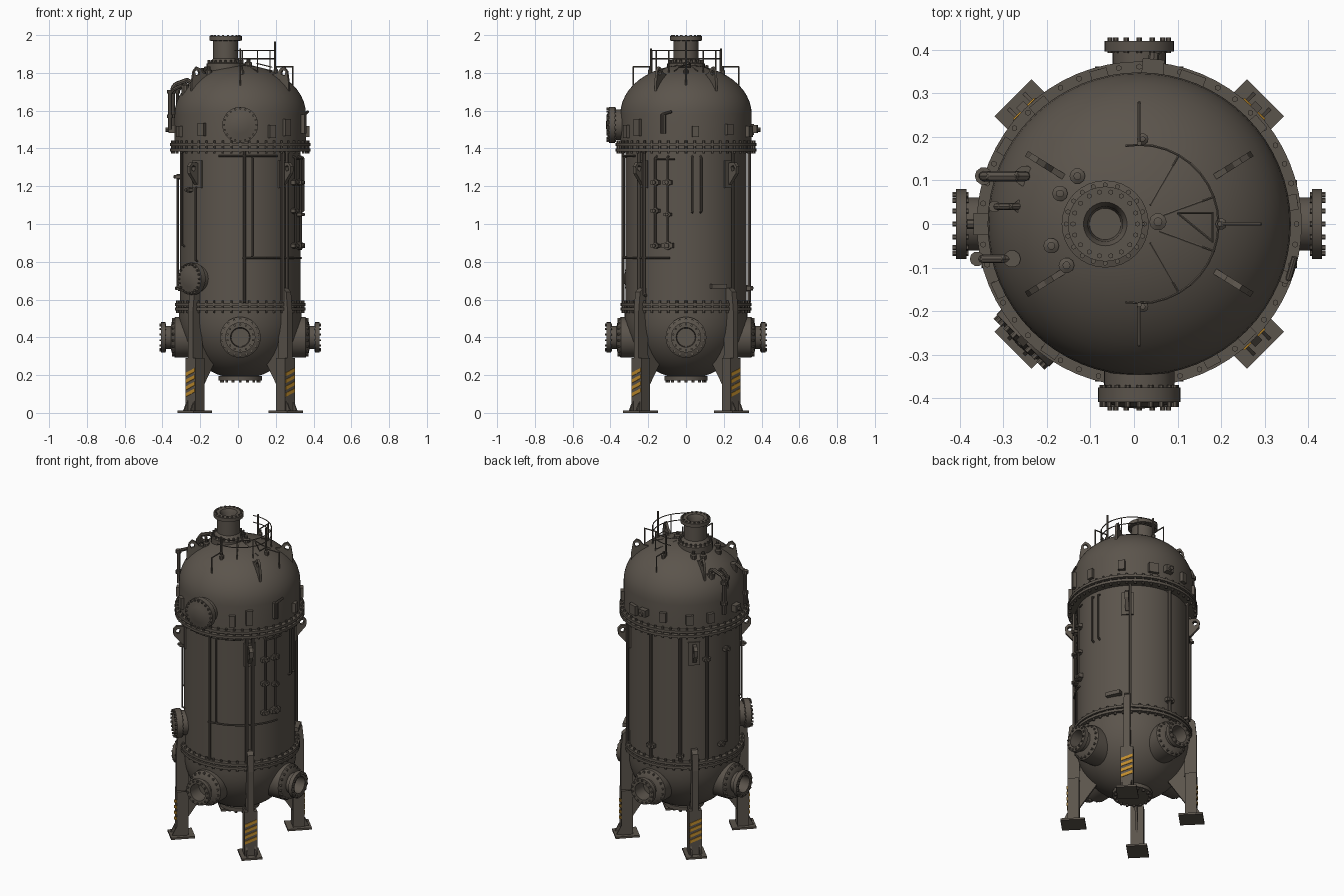
import bpy, bmesh, math
from mathutils import Matrix, Vector

if "Cube" in bpy.data.objects:
    bpy.data.objects.remove(bpy.data.objects["Cube"])

CX = 0.012  # tank axis offset in x


def material(name, rgb):
    m = bpy.data.materials.new(name)
    m.diffuse_color = (*rgb, 1)
    m.use_nodes = True
    m.node_tree.nodes["Principled BSDF"].inputs["Base Color"].default_value = m.diffuse_color
    return m


STEEL = material("weathered_steel", (0.105, 0.089, 0.072))
YELLOW = material("hazard_yellow", (0.52, 0.26, 0.025))


def finish(name, bm, mat=STEEL, smooth=True):
    bmesh.ops.recalc_face_normals(bm, faces=bm.faces)
    me = bpy.data.meshes.new(name)
    bm.to_mesh(me)
    bm.free()
    me.materials.append(mat)
    ob = bpy.data.objects.new(name, me)
    bpy.context.collection.objects.link(ob)
    if smooth:
        bpy.ops.object.select_all(action='DESELECT')
        ob.select_set(True)
        bpy.context.view_layer.objects.active = ob
        bpy.ops.object.shade_smooth_by_angle(angle=math.radians(35))
    return ob


def axis(z=0.0, x=CX, y=0.0):
    return Matrix.Translation((x, y, z))


def polar(deg, z=0.0):
    """Local x points outward, local z points up."""
    return axis(z) @ Matrix.Rotation(math.radians(deg), 4, 'Z')


def outward(deg, z):
    """Local z points outward from the tank axis."""
    return polar(deg, z) @ Matrix.Rotation(math.pi / 2, 4, 'Y')


def lathe(bm, profile, mat, n=32):
    rings = []
    for r, z in profile:
        if r < 1e-5:
            rings.append([bm.verts.new(mat @ Vector((0, 0, z)))])
        else:
            rings.append([bm.verts.new(mat @ Vector((r * math.cos(2 * math.pi * i / n),
                          r * math.sin(2 * math.pi * i / n), z))) for i in range(n)])
    for a, b in zip(rings, rings[1:]):
        for i in range(n):
            j = (i + 1) % n
            if len(a) == 1:
                bm.faces.new((a[0], b[j], b[i]))
            elif len(b) == 1:
                bm.faces.new((a[i], a[j], b[0]))
            else:
                bm.faces.new((a[i], a[j], b[j], b[i]))


def bolts(bm, mat, radius, z, n, size=0.008, height=0.02):
    for i in range(n):
        a = 2 * math.pi * i / n
        m = mat @ Matrix.Translation((radius * math.cos(a), radius * math.sin(a), z))
        bmesh.ops.create_cone(bm, cap_ends=True, segments=6, radius1=size, radius2=size,
                              depth=height, matrix=m)


def box(bm, mat, x, y, z):
    """Box from (min, max) ranges in the local frame."""
    c = [(a + b) / 2 for a, b in (x, y, z)]
    s = [b - a for a, b in (x, y, z)]
    bmesh.ops.create_cube(bm, size=1, matrix=mat @ Matrix.Translation(c) @ Matrix.Diagonal((*s, 1)))


def plate(bm, mat, pts, t):
    """Upright plate: outline in local (x, z), thickness along y."""
    f, b = [[bm.verts.new(mat @ Vector((x, y, z))) for x, z in pts] for y in (-t / 2, t / 2)]
    bm.faces.new(f)
    bm.faces.new(b[::-1])
    for i in range(len(pts)):
        j = (i + 1) % len(pts)
        bm.faces.new((f[i], b[i], b[j], f[j]))


def eye_plate(bm, mat, outer, centre, hole, t):
    """Upright plate pierced by a round hole, outline in local (x, z)."""
    inner = []
    for x, z in outer:
        d = (Vector((x, z)) - Vector(centre)).normalized() * hole
        inner.append((centre[0] + d.x, centre[1] + d.y))
    L = [[bm.verts.new(mat @ Vector((x, y, z))) for x, z in p]
         for p, y in ((outer, -t / 2), (outer, t / 2), (inner, t / 2), (inner, -t / 2))]
    for k in range(4):
        a, b = L[k], L[(k + 1) % 4]
        for i in range(len(outer)):
            j = (i + 1) % len(outer)
            bm.faces.new((a[i], a[j], b[j], b[i]))


def tube(bm, pts, r, n=8):
    """Round pipe through points with ball joints at the bends."""
    pts = [Vector(p) for p in pts]
    for a, b in zip(pts, pts[1:]):
        d = b - a
        m = Matrix.Translation((a + b) / 2) @ d.to_track_quat('Z', 'Y').to_matrix().to_4x4()
        bmesh.ops.create_cone(bm, cap_ends=True, segments=n, radius1=r, radius2=r,
                              depth=d.length, matrix=m)
    for p in pts[1:-1]:
        bmesh.ops.create_icosphere(bm, subdivisions=1, radius=r * 1.08, matrix=Matrix.Translation(p))


def at(deg, r, z):
    a = math.radians(deg)
    return (CX + r * math.cos(a), r * math.sin(a), z)


def arc(c, h, r, up, n=12):
    return [(r * math.cos(t), c + up * h * math.sin(t))
            for t in (math.pi / 2 * i / n for i in range(n + 1))]


# Vessel shell: bowl, cylinder and dome
bm = bmesh.new()
lathe(bm, arc(0.51, 0.33, 0.325, -1)[::-1] + [(0.325, 0.56)], axis(), 64)
finish("bowl", bm)
bm = bmesh.new()
lathe(bm, [(0.32, 0.55), (0.32, 1.40)], axis(), 64)
finish("body", bm)
bm = bmesh.new()
lathe(bm, [(0.348, 1.42)] + arc(1.58, 0.262, 0.348, 1), axis(), 64)
finish("dome", bm)

# Girth flanges with bolts
for name, r, ri, z0, z1, n in (("upper_flange", 0.373, 0.31, 1.385, 1.43, 48),
                               ("lower_flange", 0.346, 0.31, 0.542, 0.582, 44)):
    bm = bmesh.new()
    for a, b in ((z0, z0 + 0.016), (z1 - 0.016, z1)):
        lathe(bm, [(ri, a), (r, a), (r, b), (ri, b)], axis(), 64)
    lathe(bm, [(r - 0.025, z0), (r - 0.025, z1)], axis(), 64)
    bolts(bm, axis(), r - 0.012, (z0 + z1) / 2, n, 0.007, z1 - z0 + 0.024)
    finish(name, bm)

# Bottom drain
bm = bmesh.new()
lathe(bm, [(0.08, 0.24), (0.08, 0.195), (0.115, 0.195), (0.115, 0.172), (0, 0.172)], axis())
bolts(bm, axis(), 0.1, 0.175, 16, 0.008, 0.03)
finish("bottom_drain", bm)

# Four open nozzles around the bowl
for i, deg in enumerate((0, 90, 180, 270)):
    bm = bmesh.new()
    m = outward(deg, 0.4)
    tip = 0.42
    lathe(bm, [(0.108, 0.24), (0.108, 0.345), (0.085, 0.362), (0.061, 0.367), (0.061, tip - 0.024),
               (0.08, tip - 0.024), (0.08, tip), (0.052, tip), (0.048, 0.34), (0, 0.34)], m)
    bolts(bm, m, 0.096, 0.35, 18, 0.007, 0.024)
    bolts(bm, m, 0.069, tip - 0.01, 14, 0.006, 0.036)
    finish(f"bowl_nozzle_{i + 1}", bm)

# Closed manholes: front of dome and lower front left
for name, deg, z, r, d0 in (("dome_manhole", 270, 1.525, 0.095, 0.33), ("body_manhole", 225, 0.71, 0.085, 0.30)):
    bm = bmesh.new()
    m = outward(deg, z)
    lathe(bm, [(r * .85, d0 - 0.03), (r * .85, d0 + 0.045), (r, d0 + 0.045), (r, d0 + 0.078),
               (r * .8, d0 + 0.08), (r * .5, d0 + 0.09), (0, d0 + 0.094)], m)
    bolts(bm, m, r * .9, d0 + 0.065, 20, 0.006, 0.05)
    finish(name, bm)

# Top neck, offset from the axis
bm = bmesh.new()
m = axis(0, -0.066)
lathe(bm, [(0.1, 1.79), (0.1, 1.85), (0.082, 1.855), (0.066, 1.875), (0.066, 1.968), (0.086, 1.972),
           (0.086, 1.994), (0.05, 1.994), (0.04, 1.975), (0.036, 1.90), (0, 1.90)], m)
bolts(bm, m, 0.074, 1.984, 18, 0.006, 0.032)
bolts(bm, m, 0.09, 1.855, 20, 0.006, 0.024)
finish("top_neck", bm)

# Small valve caps around the neck
bm = bmesh.new()
for x, y, r in ((-.13, .11, .018), (-.17, .07, .018), (-.19, -.05, .018), (-.155, -.095, .018),
                (.055, .005, .02), (.02, .195, .013), (.2, 0, .013), (.02, -.19, .013)):
    z = 1.58 + 0.262 * math.sqrt(1 - ((x - CX) ** 2 + y * y) / 0.348 ** 2)
    lathe(bm, [(r, z - .02), (r, z + .015), (r * .5, z + .02), (r * .5, z + .035), (0, z + .037)],
          axis(0, x, y), 10)
finish("dome_caps", bm)

# Legs on the diagonals, with foot, gussets and hazard stripes
for i, deg in enumerate((45, 135, 225, 315)):
    m = polar(deg)
    bm = bmesh.new()
    box(bm, m, (0.27, 0.41), (-0.06, 0.06), (0, 0.012))
    box(bm, m, (0.345, 0.372), (-0.037, 0.037), (0.01, 0.29))
    box(bm, m, (0.305, 0.318), (-0.037, 0.037), (0.01, 0.29))
    for y in (-0.033, 0.033):
        box(bm, m, (0.31, 0.35), (y - 0.004, y + 0.004), (0.01, 0.29))
    plate(bm, m, [(0.31, 0.1), (0.31, 0.46), (0.19, 0.29), (0.20, 0.265)], 0.014)
    plate(bm, m, [(0.30, 0.28), (0.372, 0.28), (0.372, 0.54), (0.362, 0.64), (0.34, 0.66), (0.31, 0.66)], 0.036)
    for y in (-0.025, 0.025):
        plate(bm, m @ Matrix.Translation((0, y, 0)), [(0.37, 0.01), (0.40, 0.01), (0.37, 0.07)], 0.008)
    finish(f"leg_{i + 1}", bm, smooth=False)
    bm = bmesh.new()
    m2 = m @ Matrix.Translation((0.3735, 0, 0)) @ Matrix.Rotation(math.pi / 2, 4, 'Z')
    for k in range(4):
        z = 0.085 + 0.036 * k
        plate(bm, m2, [(-0.034, z), (0.034, z + 0.026), (0.034, z + 0.045), (-0.034, z + 0.019)], 0.004)
    finish(f"hazard_stripes_{i + 1}", bm, YELLOW, False)

# Lifting eyes on the body and on the dome
bm = bmesh.new()
for deg in (45, 135, 225, 315):
    eye_plate(bm, polar(deg), [(.315, 1.21), (.335, 1.21), (.36, 1.24), (.385, 1.27), (.388, 1.305),
                               (.37, 1.325), (.34, 1.325), (.315, 1.32)], (.36, 1.295), 0.015, 0.022)
    box(bm, polar(deg), (.315, .328), (-.035, .035), (1.19, 1.335))
finish("body_lifting_eyes", bm, smooth=False)
bm = bmesh.new()
for deg in (32, 148, 212, 328):
    eye_plate(bm, polar(deg), [(.305, 1.69), (.305, 1.75), (.295, 1.81), (.275, 1.833), (.255, 1.825),
                               (.235, 1.80), (.2, 1.79), (.2, 1.76)], (.273, 1.80), 0.015, 0.014)
finish("dome_lifting_eyes", bm, smooth=False)

# Guard rail on the dome
bm = bmesh.new()
for z in (1.875, 1.918):
    tube(bm, [at(a, 0.182, z) for a in range(-100, 101, 10)], 0.003, 6)
for a in range(-90, 91, 30):
    tube(bm, [at(a, 0.182, 1.78), at(a, 0.182, 1.918)], 0.0035, 6)
for a in (-90, 0, 90):
    tube(bm, [at(a, 0.185, 1.79), at(a, 0.185, 1.965 if a == 0 else 1.93)], 0.006, 6)
    tube(bm, [at(a, 0.185, 1.833), at(a, 0.278, 1.833), at(a, 0.278, 1.73)], 0.004, 6)
for a in (-60, -20, 20, 60):
    tube(bm, [at(a, 0.05, 1.84), at(a, 0.182, 1.81)], 0.003, 6)
tube(bm, [(.1, .025, 1.85), (.18, .025, 1.83), (.18, -.04, 1.83), (.1, .025, 1.85)], 0.003, 6)
tube(bm, [at(180, -0.01, 1.83), at(180, -0.01, 1.915)], 0.004, 6)
finish("guard_rail", bm)

# Vertical service pipes: angle, bottom, top, radius
bm = bmesh.new()
for deg, z0, z1, r in ((274, .58, 1.39, .008), (281, .82, 1.36, .005), (312, .58, 1.39, .010),
                       (318, .62, 1.39, .010), (331, .88, 1.36, .006), (343, .88, 1.36, .006),
                       (6, 1.06, 1.36, .006), (14, 1.06, 1.36, .006), (48, .58, 1.39, .008),
                       (90, .58, 1.39, .010), (121, .58, 1.39, .009), (148, .58, 1.39, .008),
                       (172, .66, 1.25, .007), (225, .80, 1.20, .005), (203, .88, 1.39, .005)):
    tube(bm, [at(deg, .315, z0), at(deg, .335, z0 + .01), at(deg, .335, z1 - .01), at(deg, .315, z1)], r)
for d0, d1, z in ((272, 345, .82), (250, 306, 1.36), (331, 350, 1.345)):
    tube(bm, [at(d0 + (d1 - d0) * k / 10, .334, z) for k in range(11)], .005)
finish("service_pipes", bm)

# Valves and junction boxes on the pipes
bm = bmesh.new()
for deg, z, s in ((331, 1.22, .017), (343, 1.22, .017), (331, 1.07, .016), (343, 1.05, .014),
                  (343, .885, .022), (331, .885, .016), (172, 1.25, .015), (165, .66, .014),
                  (148, 1.22, .015), (90, .66, .018), (121, .62, .014), (215, 1.18, .014)):
    m = outward(deg, z)
    lathe(bm, [(0, .31), (s, .31), (s, .34), (s * .6, .342), (s * .6, .355), (0, .357)], m, 10)
    box(bm, polar(deg, z), (.32, .345), (-s * 1.4, s * 1.4), (-s * .6, s * .6))
box(bm, polar(25, .67), (.31, .345), (-.01, .08), (-.012, .012))
finish("valves", bm)

# Instrument boxes round the dome skirt
bm = bmesh.new()
for deg, z, w, h in ((235, 1.50, .02, .035), (298, 1.49, .018, .035), (314, 1.51, .02, .045),
                     (340, 1.53, .014, .05), (8, 1.49, .018, .03), (70, 1.49, .03, .03),
                     (105, 1.50, .02, .03), (130, 1.49, .022, .03), (150, 1.49, .02, .03),
                     (205, 1.49, .02, .03), (40, 1.50, .02, .03)):
    box(bm, polar(deg, z), (.335, .367), (-w, w), (-h, h))
for deg in (180, 85):
    box(bm, polar(deg, 1.495), (.33, .38), (-.025, .025), (-.012, .03))
    tube(bm, [at(deg, .35, 1.50), at(deg, .395, 1.50)], .012)
tube(bm, [at(340, .365, 1.48), at(340, .365, 1.58), at(348, .365, 1.595)], .007)
finish("instrument_boxes", bm)

# Relief pipes running over the left shoulder of the dome
bm = bmesh.new()
for y, x0, x1, ztop, r in ((.11, -.25, -.345, 1.75, .012), (.04, -.26, -.32, 1.73, .008), (-.08, -.28, -.36, 1.72, .010)):
    tube(bm, [(x0, y, 1.70), (x0, y, ztop), (x0 - .02, y, ztop + .012), (x1 + .015, y, ztop - .01),
              (x1, y, ztop - .03), (x1, y, 1.50)], r)
    for z in (1.69, 1.56):
        lathe(bm, [(0, z), (r * 1.7, z), (r * 1.7, z + .02), (0, z + .02)], axis(0, x1, y), 10)
    lathe(bm, [(0, 1.67), (r * 2, 1.67), (r * 2, 1.735), (0, 1.735)], axis(0, x0, y), 10)
finish("relief_pipes", bm)
